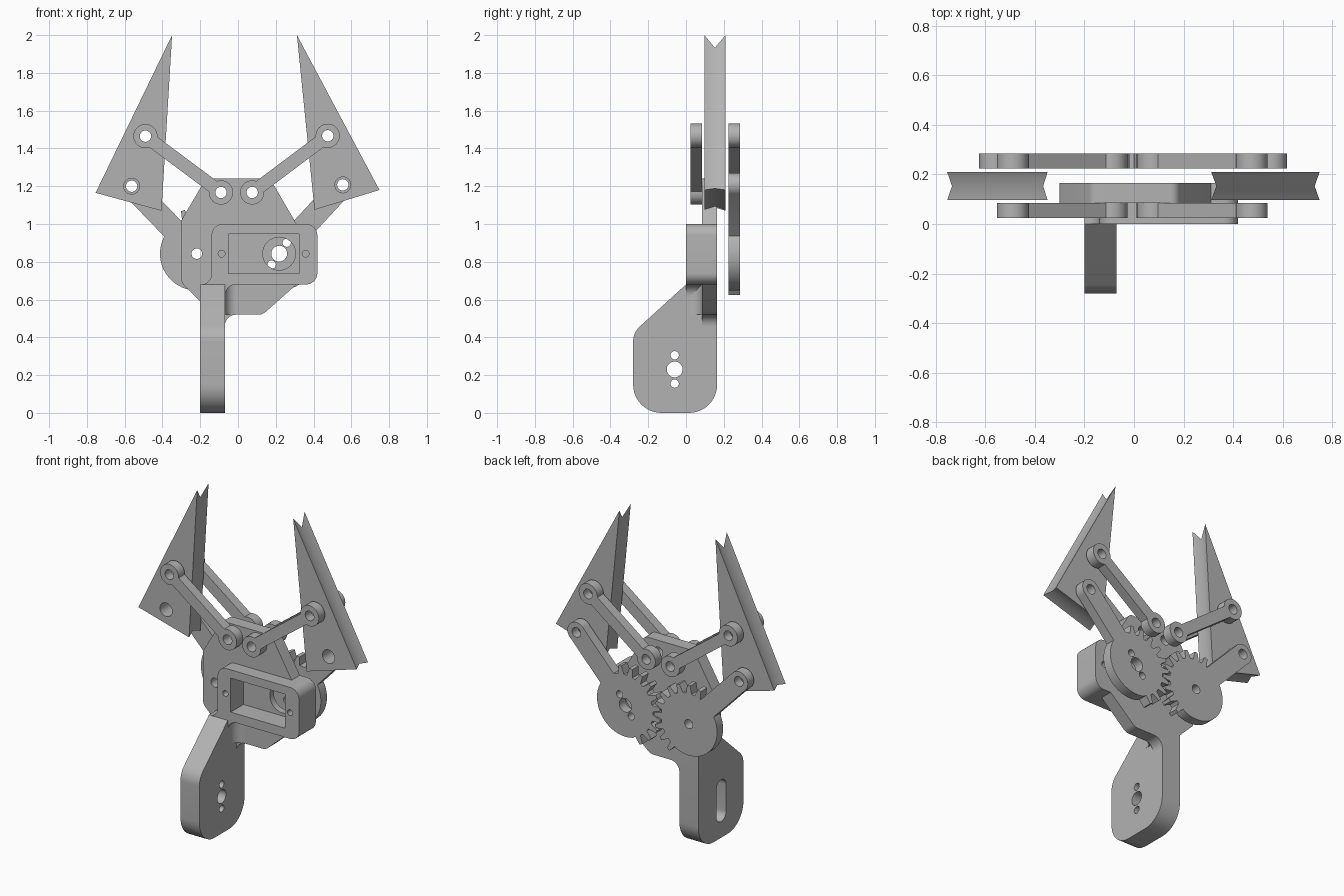
import bpy, bmesh
from math import sin, cos, asin, atan2, pi, radians, tan
from mathutils import Vector, Matrix

cube = bpy.data.objects.get("Cube")
if cube:
    bpy.data.objects.remove(cube)

grey = bpy.data.materials.new("plain_grey")
grey.use_nodes = True
tone = (0.45, 0.45, 0.45, 1)
grey.diffuse_color = tone
grey.node_tree.nodes["Principled BSDF"].inputs["Base Color"].default_value = tone

# Local profile axes mapped to the world for each extrusion direction
FRAMES = {
    "x": Matrix(((0, 0, 1), (1, 0, 0), (0, 1, 0))),
    "y": Matrix(((1, 0, 0), (0, 0, -1), (0, 1, 0))),
    "z": Matrix.Identity(3),
}


def finish(name, bm):
    bmesh.ops.recalc_face_normals(bm, faces=bm.faces)
    mesh = bpy.data.meshes.new(name)
    bm.to_mesh(mesh)
    bm.free()
    mesh.materials.append(grey)
    ob = bpy.data.objects.new(name, mesh)
    bpy.context.collection.objects.link(ob)
    return ob


def smooth(ob):
    bpy.ops.object.select_all(action="DESELECT")
    ob.select_set(True)
    bpy.context.view_layer.objects.active = ob
    bpy.ops.object.shade_smooth_by_angle(angle=radians(30))


def plate(name, loops, lo, hi, axis="y"):
    """Extrude an outline with holes between two depths along an axis."""
    curve = bpy.data.curves.new(name, "CURVE")
    curve.dimensions, curve.fill_mode = "2D", "BOTH"
    curve.extrude = (hi - lo) / 2
    for loop in loops:
        spline = curve.splines.new("POLY")
        spline.points.add(len(loop) - 1)
        spline.use_cyclic_u = True
        for point, (u, v) in zip(spline.points, loop):
            point.co = (u, v, 0, 1)
    temp = bpy.data.objects.new(name + "_profile", curve)
    bpy.context.collection.objects.link(temp)
    graph = bpy.context.evaluated_depsgraph_get()
    mesh = bpy.data.meshes.new_from_object(temp.evaluated_get(graph))
    bm = bmesh.new()
    bm.from_mesh(mesh)
    bpy.data.objects.remove(temp)
    bpy.data.meshes.remove(mesh)
    bmesh.ops.remove_doubles(bm, verts=bm.verts, dist=1e-5)
    shift = Vector([(lo + hi) / 2 if a == axis else 0 for a in "xyz"])
    bm.transform(Matrix.Translation(shift) @ FRAMES[axis].to_4x4())
    ob = finish(name, bm)
    smooth(ob)
    return ob


def circle(c, r, n=32):
    return [(c[0] + r * cos(2 * pi * i / n), c[1] + r * sin(2 * pi * i / n)) for i in range(n)]


def rounded(corners, steps=8):
    """Polygon of (u, v) or (u, v, radius) corners with rounded ones as arcs."""
    out = []
    for i, c in enumerate(corners):
        p = Vector(c[:2])
        if len(c) < 3:
            out.append(tuple(p))
            continue
        a = (Vector(corners[i - 1][:2]) - p).normalized()
        b = (Vector(corners[(i + 1) % len(corners)][:2]) - p).normalized()
        half = a.angle(b) / 2
        centre = p + (a + b).normalized() * c[2] / sin(half)
        start = p + a * c[2] / tan(half) - centre
        turn = (p + b * c[2] / tan(half) - centre)
        sweep = atan2(start.x * turn.y - start.y * turn.x, start.dot(turn))
        out += [tuple(centre + Matrix.Rotation(sweep * k / steps, 2) @ start) for k in range(steps + 1)]
    return out


def dogbone(p, q, r, half_width):
    """Two round ends joined by a straight bar."""
    p, q = Vector(p), Vector(q)
    along = atan2(q.y - p.y, q.x - p.x)
    gap = asin(half_width / r)
    out = []
    for c, base in ((q, along + pi), (p, along)):
        for k in range(25):
            a = base + gap + (2 * pi - 2 * gap) * k / 24
            out.append((c.x + r * cos(a), c.y + r * sin(a)))
    return out


def gear_outline(centre, side, phase):
    """Round disc with teeth only on the part facing the other gear."""
    out = []
    for k in range(-10, 10):
        a = k * 18 + phase
        if -65 <= a <= 114:
            steps = ((-6, 0.19), (-2.5, 0.24), (2.5, 0.24), (6, 0.19))
        else:
            steps = ((-6, 0.195), (0, 0.195), (6, 0.195))
        for d, r in steps:
            t = radians(a + d)
            out.append((centre[0] - side * r * cos(t), centre[1] + r * sin(t)))
    return out


# Main body: back plate with motor pocket and pivots
GEAR_X, GEAR_Z = 0.218, 0.843
LINK_BASE = {-1: (-0.09, 1.167), 1: (0.075, 1.167)}
body = rounded([(-0.17, 1.24, 0.04), (0.17, 1.24, 0.04), (0.31, 1.0), (0.42, 1.0, 0.06),
                (0.42, 0.68, 0.06), (0.31, 0.68), (0.13, 0.52, 0.06), (-0.07, 0.52, 0.06),
                (-0.07, 0.4), (-0.2, 0.4), (-0.2, 0.59), (-0.3, 0.69, 0.05), (-0.3, 1.02, 0.05)])
pocket = [(-0.05, 0.737), (0.322, 0.737), (0.322, 0.948), (-0.05, 0.948)]
pivots = [circle(c, 0.03) for c in LINK_BASE.values()] + [circle((-GEAR_X, GEAR_Z), 0.028)]
screws = [circle((x, GEAR_Z), 0.018, 20) for x in (-0.087, 0.358)]
plate("body_plate_front", [body, pocket] + pivots + screws, 0.085, 0.125)
plate("body_plate_back", [body, circle((GEAR_X, GEAR_Z), 0.087)] + pivots + screws, 0.125, 0.165)

# Raised motor frame
frame = rounded([(-0.14, 1.0, 0.06), (0.42, 1.0, 0.06), (0.42, 0.68, 0.06), (-0.07, 0.68, 0.06),
                 (-0.07, 0.6), (-0.2, 0.6), (-0.2, 0.68), (-0.14, 0.68, 0.055)])
plate("motor_frame", [frame, pocket] + screws, 0, 0.085)

# Handle in two layers: a slotted side and a drilled side
handle = rounded([(0.165, 0, 0.15), (0.165, 0.68), (0, 0.68), (-0.28, 0.425, 0.11), (-0.28, 0, 0.15)], 12)
slot = rounded([(y, z, 0.047) for y, z in ((-0.108, 0.1), (-0.012, 0.1), (-0.012, 0.36), (-0.108, 0.36))])
drilled = [circle((-0.06, z), r) for z, r in ((0.155, 0.022), (0.23, 0.042), (0.305, 0.022))]
plate("handle_slotted_side", [handle, slot], -0.2, -0.13, "x")
plate("handle_drilled_side", [handle] + drilled, -0.13, -0.07, "x")
fillet = rounded([(-0.1, 0), (-0.07, 0), (-0.07, 0.085, 0.06), (0, 0.085), (0, 0.1), (-0.1, 0.1)])
plate("handle_fillet", [fillet], 0.52, 0.68, "z")


def jaw(name, corners, holes):
    """Triangular jaw with a shallow V groove along its three edges."""
    depth = 0.0136
    pts = [Vector(c) for c in corners]
    inner = []
    for i, p in enumerate(pts):
        a, b = (pts[i - 1] - p).normalized(), (pts[(i + 1) % 3] - p).normalized()
        inner.append(p + (a + b).normalized() * depth / sin(a.angle(b) / 2))
    bm = bmesh.new()
    rings = [[bm.verts.new((p.x, y, p.y)) for p in ring]
             for ring, y in ((pts, 0.097), (inner, 0.153), (pts, 0.209))]
    bm.faces.new(rings[0])
    bm.faces.new(rings[2])
    for low, high in zip(rings, rings[1:]):
        for i in range(3):
            j = (i + 1) % 3
            bm.faces.new((low[i], low[j], high[j], high[i]))
    ob = finish(name, bm)
    for hole in holes:
        cutter = plate("hole_cutter", [circle(hole, 0.042)], 0, 0.3)
        cutter.hide_render = True
        mod = ob.modifiers.new("hole", "BOOLEAN")
        mod.operation, mod.solver, mod.object = "DIFFERENCE", "EXACT", cutter
        bpy.context.view_layer.objects.active = ob
        bpy.ops.object.modifier_apply(modifier=mod.name)
        bpy.data.objects.remove(cutter)
    smooth(ob)


# Moving parts on each side: gear, arm, links and jaw
JAWS = {
    -1: ("right", ((-0.349, 2.0), (-0.754, 1.165), (-0.405, 1.07)), (-0.49, 1.465), (-0.563, 1.2)),
    1: ("left", ((0.312, 2.0), (0.749, 1.18), (0.405, 1.075)), (0.475, 1.467), (0.555, 1.207)),
}
for side, (label, corners, upper, lower) in JAWS.items():
    jaw(label + "_jaw", corners, (upper, lower))

    hub = Vector((side * GEAR_X, GEAR_Z))
    if side > 0:
        holes = [circle(hub, 0.042), circle(hub + Vector((0.04, 0.058)), 0.022),
                 circle(hub - Vector((0.04, 0.058)), 0.022)]
    else:
        holes = [circle(hub, 0.028)]
    plate(label + "_gear", [gear_outline(hub, side, 9 if side > 0 else 0)] + holes, 0.225, 0.285)

    root = hub + (Vector(lower) - hub).normalized() * 0.18
    plate(label + "_gear_arm", [dogbone(root, lower, 0.062, 0.061), circle(lower, 0.03)], 0.225, 0.285)

    base = LINK_BASE[side]
    link = [dogbone(base, upper, 0.064, 0.035), circle(base, 0.03), circle(upper, 0.03)]
    plate(label + "_front_link", link, 0.025, 0.085)
    plate(label + "_back_link", link, 0.225, 0.285)
